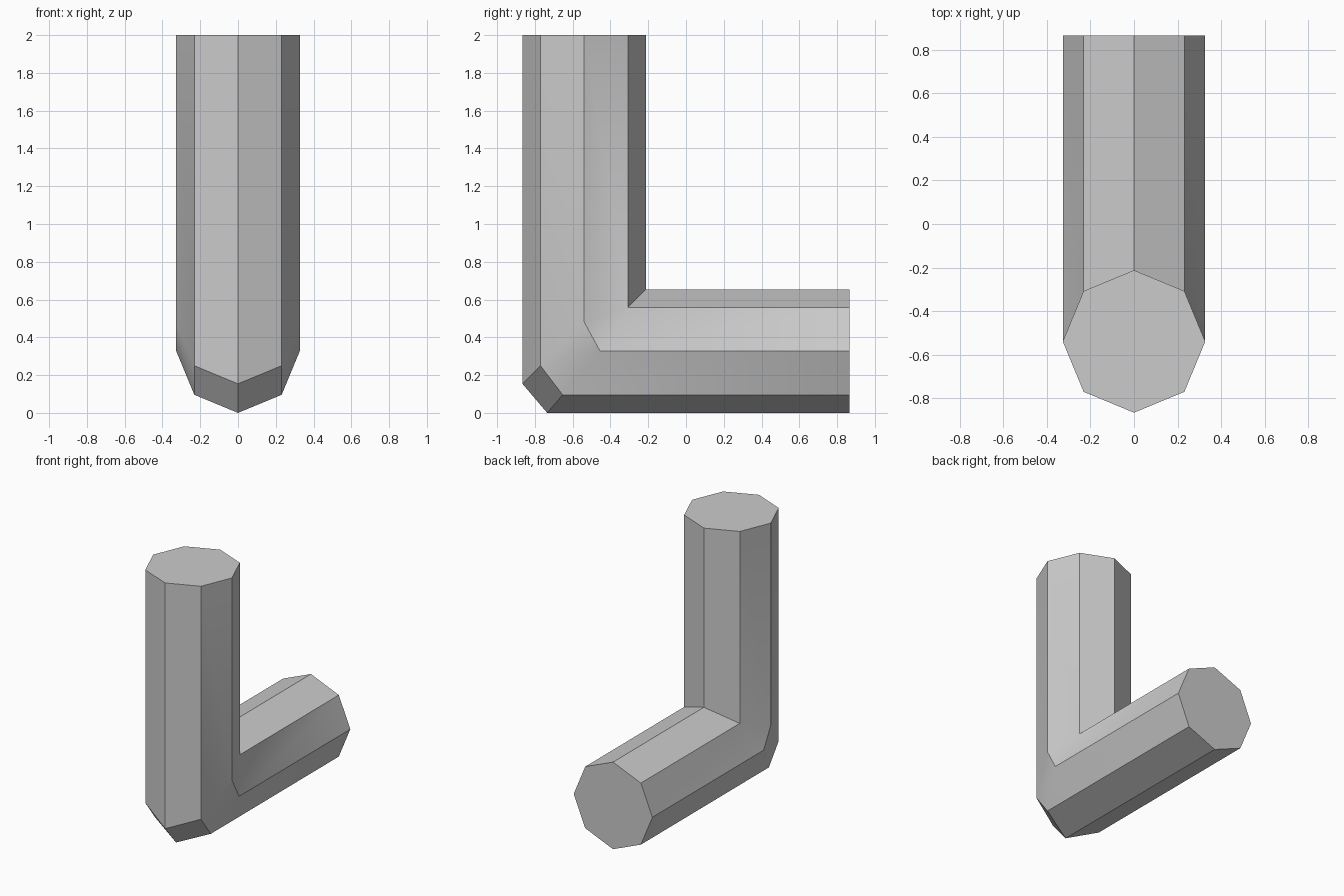
import bpy, bmesh
from math import sin, cos, radians, pi

cube = bpy.data.objects.get("Cube")
if cube:
    bpy.data.objects.remove(cube, do_unlink=True)

R = 0.327          # tube radius
LENGTH = 0.866     # half depth of the elbow
HEIGHT = 2.0
AXIS_Y = R - LENGTH

# One flat colour
grey = bpy.data.materials.new("grey")
grey.use_nodes = True
grey.diffuse_color = (0.6, 0.6, 0.6, 1)
grey.node_tree.nodes["Principled BSDF"].inputs["Base Color"].default_value = (0.6, 0.6, 0.6, 1)

# Corner cut on the outer half of the bend, from outermost to innermost edge
RISE = (0.154, 0.154, 0.154, 0, 0)
SHIFT = (0.131, 0.117, 0.084, 0, 0)

# Four octagonal rings: top, upper bend, lower bend, back end
bm = bmesh.new()
rings = [[] for _ in range(4)]
for i in range(8):
    a = i * pi / 4
    x, d = R * sin(a), -R * cos(a)      # d runs from outside to inside of the bend
    k = min(i, 8 - i)
    y, z = AXIS_Y + d, R + d
    places = ((x, y, HEIGHT), (x, y, z + RISE[k]), (x, y + SHIFT[k], z), (x, LENGTH, z))
    for ring, co in zip(rings, places):
        ring.append(bm.verts.new(co))

# Walls and end caps
for a, b in zip(rings, rings[1:]):
    for i in range(8):
        j = (i + 1) % 8
        bm.faces.new((a[i], a[j], b[j], b[i]))
bm.faces.new(rings[0])
bm.faces.new(rings[-1])
bmesh.ops.remove_doubles(bm, verts=bm.verts[:], dist=0.0005)
bmesh.ops.recalc_face_normals(bm, faces=bm.faces[:])

mesh = bpy.data.meshes.new("elbow_pipe")
bm.to_mesh(mesh)
bm.free()
mesh.materials.append(grey)
pipe = bpy.data.objects.new("elbow_pipe", mesh)
bpy.context.collection.objects.link(pipe)

# Soft blend across the bend sides, crisp octagon edges
bpy.context.view_layer.objects.active = pipe
pipe.select_set(True)
bpy.ops.object.shade_smooth_by_angle(angle=radians(30))
